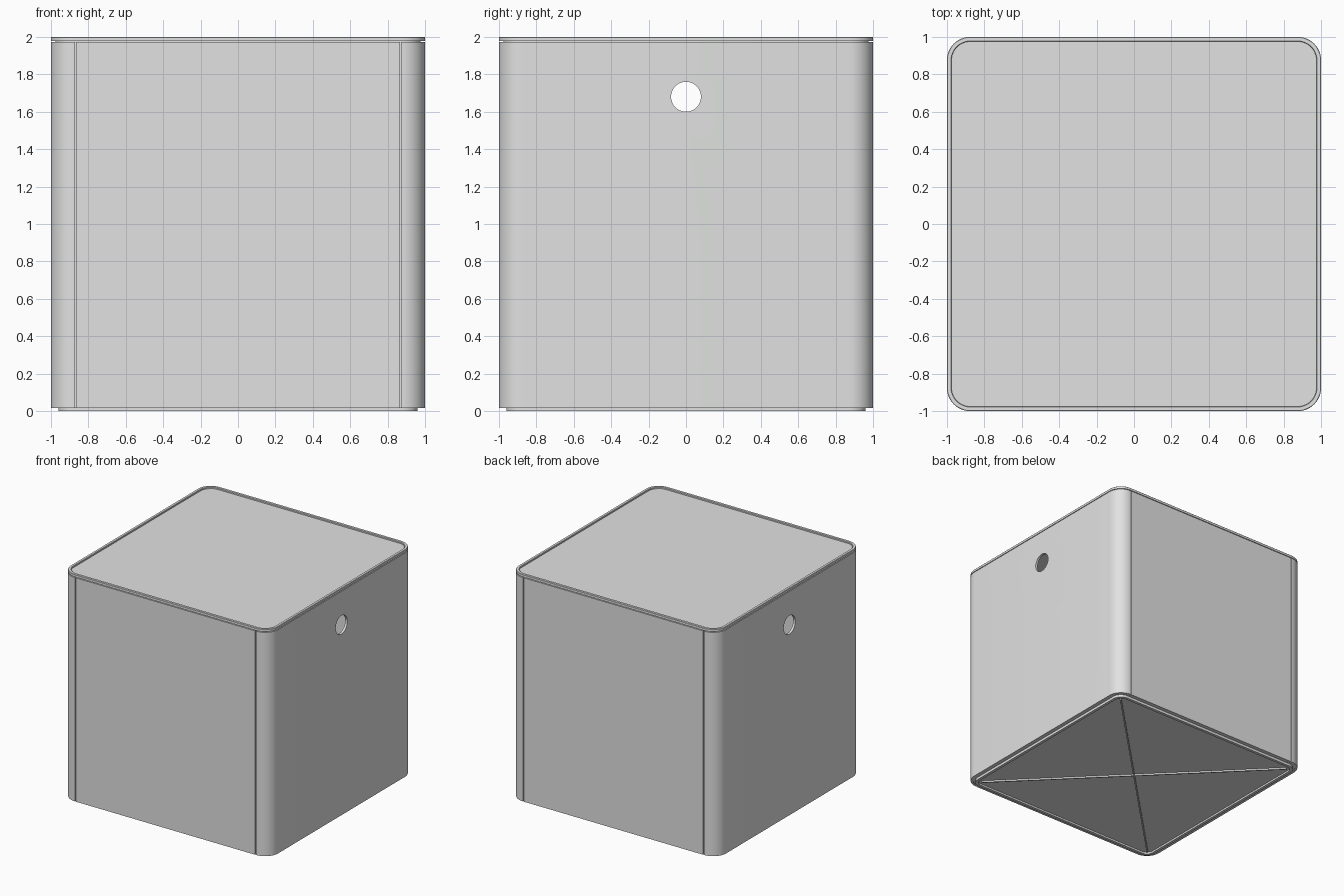
import bpy
import bmesh
from math import cos, sin, pi, radians

if "Cube" in bpy.data.objects:
    bpy.data.objects.remove(bpy.data.objects["Cube"], do_unlink=True)

RADIUS = 0.125      # outer corner radius
WALL = 0.02         # sheet thickness
SEAM = 0.872        # x of the panel seams
BOTTOM, TOP = 0.018, 1.972
STEPS = 12

grey = bpy.data.materials.new("light_grey")
grey.use_nodes = True
grey.diffuse_color = (0.75, 0.76, 0.75, 1)
grey.node_tree.nodes["Principled BSDF"].inputs["Base Color"].default_value = grey.diffuse_color


def finish(name, bm):
    bmesh.ops.recalc_face_normals(bm, faces=bm.faces)
    mesh = bpy.data.meshes.new(name)
    bm.to_mesh(mesh)
    bm.free()
    mesh.materials.append(grey)
    obj = bpy.data.objects.new(name, mesh)
    bpy.context.collection.objects.link(obj)
    bpy.ops.object.select_all(action='DESELECT')
    obj.select_set(True)
    bpy.context.view_layer.objects.active = obj
    return obj


def smooth():
    bpy.ops.object.shade_smooth_by_angle(angle=radians(30))


def corner(sx, sy, half, start):
    """Quarter arc of a rounded square with the given half width."""
    r = RADIUS - (1 - half)
    c = 1 - RADIUS
    angles = [start + pi / 2 * i / STEPS for i in range(STEPS + 1)]
    return [(sx * c + r * cos(a), sy * c + r * sin(a)) for a in angles]


def rounded_square(half):
    return (corner(1, 1, half, 0) + corner(-1, 1, half, pi / 2)
            + corner(-1, -1, half, pi) + corner(1, -1, half, 1.5 * pi))


def loft(name, rings):
    """Closed solid through rounded squares given as (half width, height)."""
    bm = bmesh.new()
    loops = [[bm.verts.new((x, y, z)) for x, y in rounded_square(h)] for h, z in rings]
    for a, b in zip(loops, loops[1:]):
        for i in range(len(a)):
            j = (i + 1) % len(a)
            bm.faces.new((a[i], a[j], b[j], b[i]))
    bm.faces.new(loops[0])
    bm.faces.new(loops[-1])
    obj = finish(name, bm)
    smooth()
    return obj


def box(name, size, centre, turn=0):
    bm = bmesh.new()
    bmesh.ops.create_cube(bm, size=1)
    bmesh.ops.scale(bm, vec=size, verts=bm.verts)
    obj = finish(name, bm)
    obj.location = centre
    obj.rotation_euler.z = turn
    return obj


def side_shell(name, side):
    """Side sheet that wraps round both corners, with a round hand hole."""
    def path(half):
        return ([(SEAM, -half)] + corner(1, -1, half, 1.5 * pi)
                + corner(1, 1, half, 0) + [(SEAM, half)])
    outline = path(1) + path(1 - WALL)[::-1]
    bm = bmesh.new()
    low, high = [[bm.verts.new((side * x, y, z)) for x, y in outline] for z in (BOTTOM, TOP)]
    for i in range(len(low)):
        j = (i + 1) % len(low)
        bm.faces.new((low[i], low[j], high[j], high[i]))
    bm.faces.new(low)
    bm.faces.new(high)
    shell = finish(name, bm)

    bpy.ops.mesh.primitive_cylinder_add(vertices=48, radius=0.08, depth=0.4,
                                        location=(side, 0, 1.68), rotation=(0, pi / 2, 0))
    cutter = bpy.context.object
    cutter.hide_render = True
    shell.select_set(True)
    bpy.context.view_layer.objects.active = shell
    cut = shell.modifiers.new("hand_hole", 'BOOLEAN')
    cut.operation = 'DIFFERENCE'
    cut.solver = 'EXACT'
    cut.object = cutter
    bpy.ops.object.modifier_apply(modifier=cut.name)
    bpy.data.objects.remove(cutter, do_unlink=True)
    smooth()


# Side sheets
side_shell("left_side_shell", 1)
side_shell("right_side_shell", -1)

# Front and back panels with backing strips behind the seams
height, middle = TOP - BOTTOM, (TOP + BOTTOM) / 2
for name, sy in (("front", -1), ("back", 1)):
    box(name + "_panel", (2 * SEAM - 0.014, WALL, height), (0, sy * (1 - WALL / 2), middle))
    for label, sx in (("left", 1), ("right", -1)):
        box(f"{name}_{label}_seam_strip", (0.06, 0.01, height),
            (sx * SEAM, sy * (1 - WALL - 0.005), middle))

# Lid: plug, overhanging edge, raised rim and sunken top
loft("lid", [(0.975, 1.955), (0.975, 1.978), (1, 1.978), (1, 1.997), (0.997, 2),
             (0.978, 2), (0.975, 1.997), (0.975, 1.986)])

# Base: floor, stepped edge, foot rim and sunken underside
loft("base", [(0.98, 0.045), (0.98, 0.022), (0.96, 0.022), (0.96, 0),
              (0.935, 0), (0.935, 0.016)])

# Crossed stiffening ribs under the base
for name, turn in (("first_cross_rib", pi / 4), ("second_cross_rib", -pi / 4)):
    box(name, (2.54, 0.012, 0.016), (0, 0, 0.01), turn)
